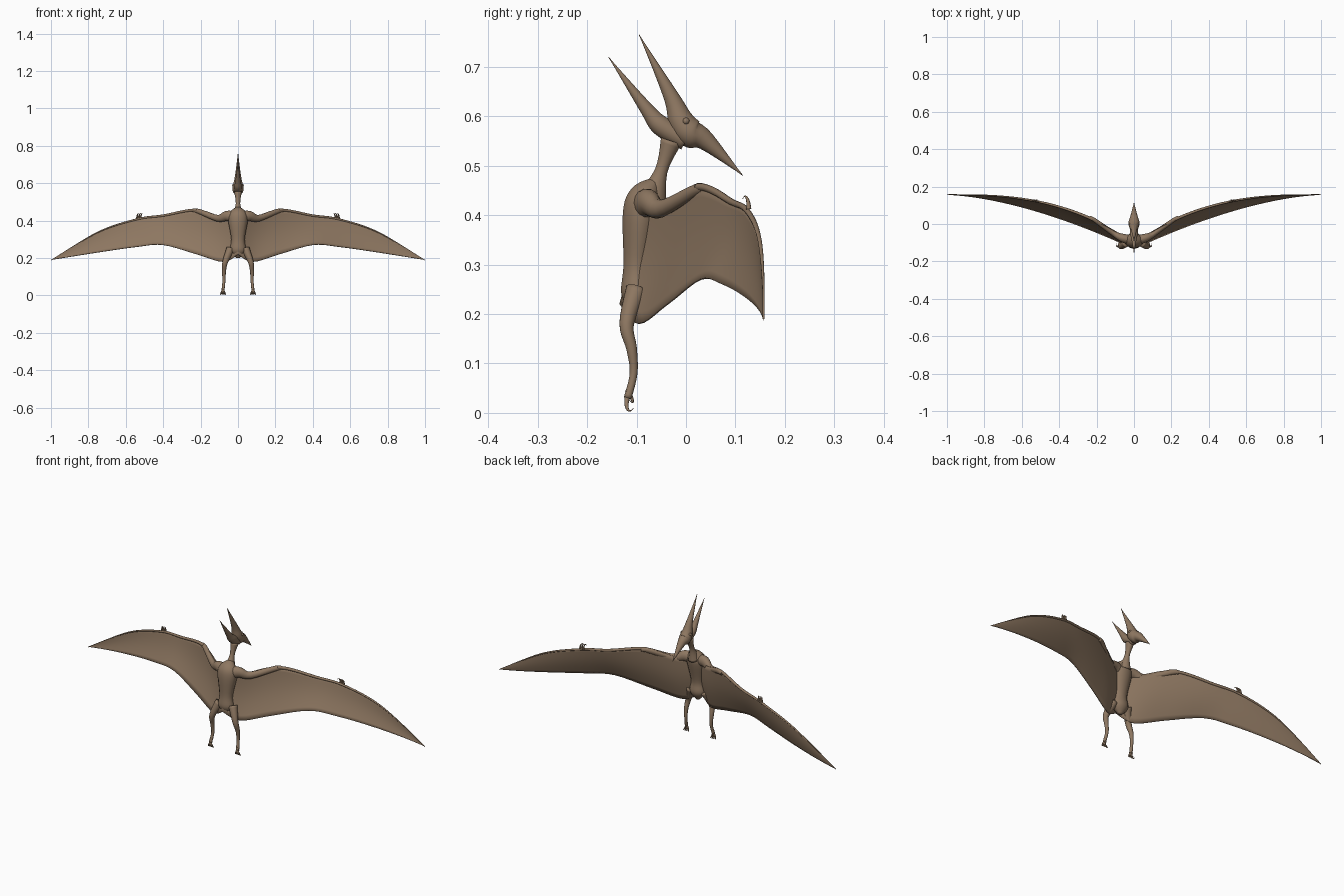
import bpy, bmesh, math
from mathutils import Vector

ACROSS = Vector((1, 0, 0))
ALONG = Vector((0, 1, 0))
UPWARD = Vector((0, 0, 1))

cube = bpy.data.objects.get("Cube")
if cube:
    bpy.data.objects.remove(cube)

skin = bpy.data.materials.new("brown_skin")
skin.use_nodes = True
skin.diffuse_color = (0.27, 0.185, 0.12, 1)
skin.node_tree.nodes["Principled BSDF"].inputs["Base Color"].default_value = skin.diffuse_color


def smooth_rows(rows, steps=5):
    """Resample rows of numbers along a smooth curve through them."""
    last = len(rows) - 1
    result = []
    for i in range(last):
        before, start, end, after = (Vector(rows[min(max(i + k, 0), last)]) for k in range(-1, 3))
        leave, arrive = (end - before) / 2, (after - start) / 2
        for step in range(steps):
            t = step / steps
            ease = t * t * (3 - 2 * t)
            result.append(start.lerp(end, ease) + leave * t * (1 - t) ** 2 - arrive * t * t * (1 - t))
    return result + [Vector(rows[last])]


def finish(name, bm, mirror):
    """Turn the bmesh into a smooth skin-coloured object."""
    bmesh.ops.recalc_face_normals(bm, faces=bm.faces)
    mesh = bpy.data.meshes.new(name)
    bm.to_mesh(mesh)
    bm.free()
    mesh.materials.append(skin)
    for polygon in mesh.polygons:
        polygon.use_smooth = True
    part = bpy.data.objects.new(name, mesh)
    bpy.context.collection.objects.link(part)
    if mirror:
        part.modifiers.new("mirror", "MIRROR")
    return part


def tube(name, rows, ref=ACROSS, depth=1.0, mirror=True, sides=14):
    """Sweep an ellipse along rows of x, y, z, radius; depth flattens it across ref."""
    rows = smooth_rows([tuple(row) for row in rows])
    bm = bmesh.new()
    rings = []
    for i, row in enumerate(rows):
        ahead, behind = rows[min(i + 1, len(rows) - 1)], rows[max(i - 1, 0)]
        tangent = (ahead - behind).to_3d().normalized()
        side = (ref - tangent * ref.dot(tangent)).normalized()
        other = tangent.cross(side) * depth
        radius = max(row[3], 0.0006)
        angles = [math.tau * k / sides for k in range(sides)]
        rings.append([bm.verts.new(row.to_3d() + (side * math.cos(a) + other * math.sin(a)) * radius)
                      for a in angles])
    for lower, upper in zip(rings, rings[1:]):
        for k in range(sides):
            bm.faces.new((lower[k - 1], lower[k], upper[k], upper[k - 1]))
    bm.faces.new(rings[0])
    bm.faces.new(rings[-1])
    return finish(name, bm, mirror)


def midline(name, rows, depth=1.0):
    """A tube in the symmetry plane, given as rows of y, z, radius."""
    return tube(name, [(0, *row) for row in rows], depth=depth, mirror=False)


def hook(name, base, rise, curl, size, ref=ACROSS):
    """A tapering claw that leaves base along rise and bends towards curl."""
    rows = []
    for step in range(5):
        t = step / 4
        angle = t * math.pi * 0.7
        point = base + (rise * math.sin(angle) + curl * (1 - math.cos(angle))) * size
        rows.append((*point, size * 0.2 * (1 - t)))
    return tube(name, rows, ref, sides=8)


# Torso, neck and head
midline("torso", [(-.1, .2, .01), (-.1, .24, .042), (-.1, .3, .036), (-.09, .4, .052),
                  (-.08, .44, .045), (-.06, .47, .012)], depth=0.75)
midline("neck", [(-.07, .43, .03), (-.05, .49, .012), (-.03, .55, .02)], depth=1.1)
midline("upper_jaw_and_crest", [(-.095, .765, 0), (-.03, .64, .016), (-.01, .59, .027),
                                (.01, .565, .03), (.04, .55, .02), (.115, .48, 0)])
midline("lower_jaw", [(-.157, .72, 0), (-.08, .615, .014), (-.05, .58, .021), (0, .55, .02)])

# Eyes
bm = bmesh.new()
bmesh.ops.create_uvsphere(bm, u_segments=12, v_segments=8, radius=0.007)
bmesh.ops.translate(bm, verts=bm.verts, vec=(.024, 0, .59))
finish("eyes", bm, mirror=True)


# Wings sweep back with span; rows give x, leading height, trailing height
def leading_y(x):
    return 0.157 - 0.26 * max(1 - x, 0) ** 2.7


def trailing_y(x):
    return 0.157 - 0.29 * max(1 - x, 0) ** 1.6


wing_rows = smooth_rows([(0, .43, .22), (.08, .42, .18), (.22, .46, .22), (.4, .43, .27),
                         (.54, .41, .26), (.75, .34, .23), (1, .19, .19)])
CHORD = 10
bm = bmesh.new()
columns = []
for x, top, bottom in wing_rows:
    front, back = Vector((x, leading_y(x), top)), Vector((x, trailing_y(x), bottom))
    billow = ALONG * 0.05 * (top - bottom)
    columns.append([bm.verts.new(front.lerp(back, j / CHORD) + billow * math.sin(math.pi * j / CHORD))
                    for j in range(CHORD + 1)])
for inner, outer in zip(columns, columns[1:]):
    for j in range(CHORD):
        bm.faces.new((inner[j], inner[j + 1], outer[j + 1], outer[j]))
membranes = finish("wing_membranes", bm, mirror=True)
sheet = membranes.modifiers.new("thickness", "SOLIDIFY")
sheet.thickness, sheet.offset = 0.004, 0

# Arm bones: upper arm from the shoulder, then a tapering rod along the leading edge
tube("upper_arms", [(.02, -.085, .42, .026), (.06, -.075, .425, .023), (.11, -.05, .413, .015),
                    (.21, .02, .45, .011), (.24, .037, .452, .008)], ALONG, depth=1.2)
tube("forearms_and_wing_fingers", [(x, leading_y(x), top - 0.003, 0.009 * (1 - x) ** 0.6)
                                   for x, top, bottom in wing_rows if x > 0.2], ALONG)

# Wrist claws
for i in range(3):
    hook(f"wrist_claw_{i + 1}", Vector((.52 + i * .01, .127, .412)), UPWARD,
         (ACROSS + ALONG) * -0.3, 0.026, ALONG)

# Legs
tube("legs", [(.04, -.1, .25, .022), (.068, -.12, .18, .015), (.075, -.11, .13, .011),
              (.075, -.106, .08, .008), (.08, -.118, .03, .008)])

# Toes
ankle = Vector((.08, -.119, .032))
for i in range(4):
    fan = (i - 1.5) * 0.35
    hook(f"toe_{i + 1}", ankle, ACROSS * fan - ALONG * 0.2 - UPWARD, ALONG * 0.4, 0.028)
hook("rear_toe", ankle + UPWARD * 0.015, ALONG * 0.6 - UPWARD, ALONG * -0.2, 0.026)
